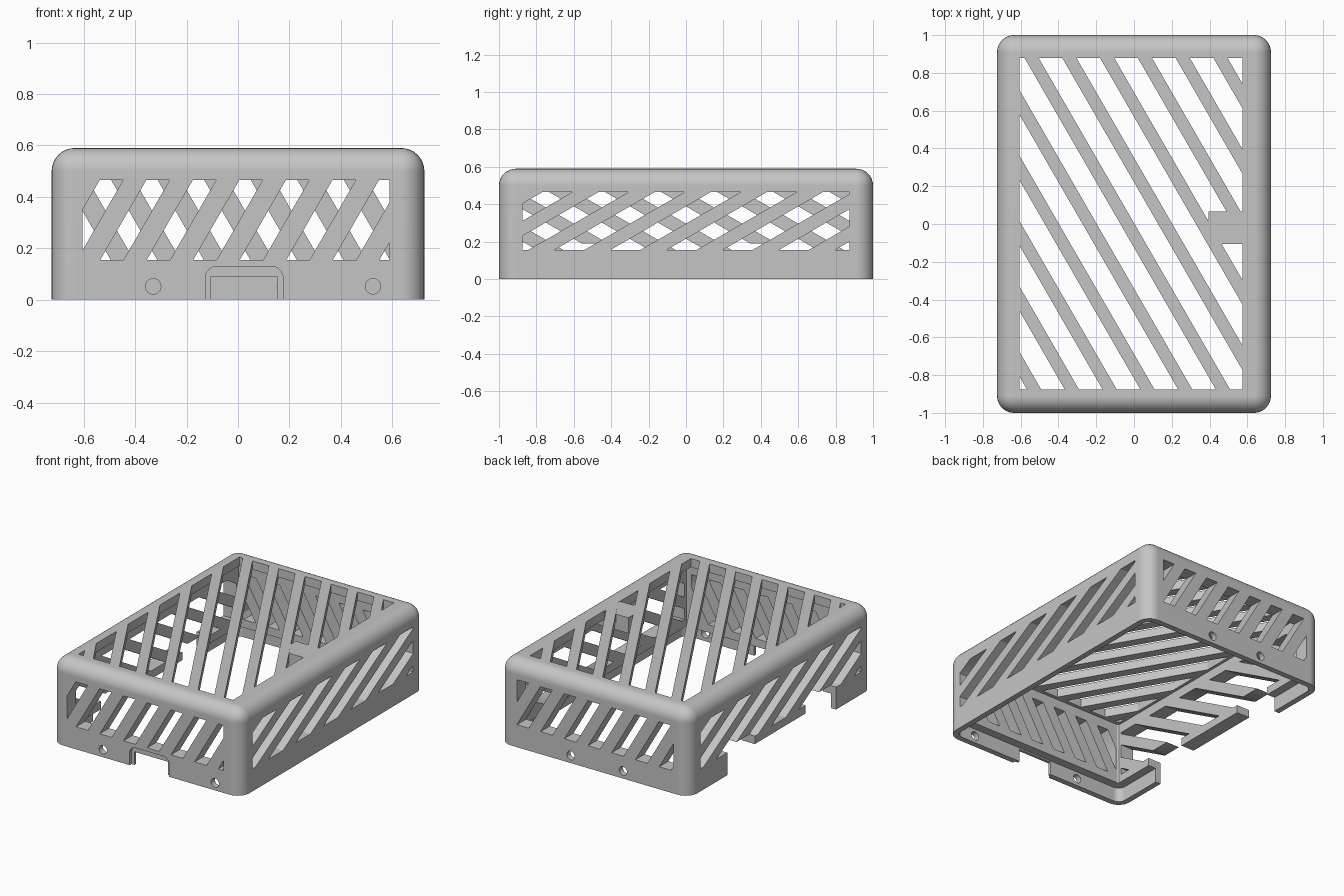
import bpy, bmesh, math
from mathutils import Matrix, Vector

default = bpy.data.objects.get("Cube")
if default:
    bpy.data.objects.remove(default, do_unlink=True)

grey = bpy.data.materials.new("plain grey")
grey.use_nodes = True
grey.diffuse_color = (0.56, 0.56, 0.56, 1)
grey.node_tree.nodes["Principled BSDF"].inputs["Base Color"].default_value = (0.56, 0.56, 0.56, 1)

HX, HY, TOP = 0.725, 1.0, 0.59
WALL, ROOF, LIP = 0.1, 0.06, 0.04


def to_object(bm, name):
    bmesh.ops.recalc_face_normals(bm, faces=bm.faces)
    mesh = bpy.data.meshes.new(name)
    bm.to_mesh(mesh)
    bm.free()
    mesh.materials.append(grey)
    obj = bpy.data.objects.new(name, mesh)
    bpy.context.collection.objects.link(obj)
    return obj


def box_bm(lo, hi):
    lo, hi = Vector(lo), Vector(hi)
    bm = bmesh.new()
    size = Matrix.Diagonal((*(hi - lo), 1))
    bmesh.ops.create_cube(bm, size=1, matrix=Matrix.Translation((lo + hi) / 2) @ size)
    return bm


def box(name, lo, hi):
    return to_object(box_bm(lo, hi), name)


def rounded_box(name, lo, hi, radius, rule, segments=8):
    """Box whose edges chosen by rule(edge) are rounded."""
    bm = box_bm(lo, hi)
    edges = [e for e in bm.edges if rule(e)]
    bmesh.ops.bevel(bm, geom=edges, offset=radius, segments=segments,
                    profile=0.5, affect='EDGES')
    return to_object(bm, name)


def cut(target, cutter):
    cutter.hide_render = True
    mod = target.modifiers.new("cut", 'BOOLEAN')
    mod.operation = 'DIFFERENCE'
    mod.solver = 'EXACT'
    mod.object = cutter
    bpy.context.view_layer.objects.active = target
    bpy.ops.object.modifier_apply(modifier=mod.name)
    bpy.data.objects.remove(cutter, do_unlink=True)


def grille(matrix, u, v, w, lean, bar_start, bar_width, period):
    """Slanted slots clipped to a rectangle; bar_start is measured at its lower edge."""
    all_slots = bmesh.new()
    for k in range(-14, 15):
        left = bar_start + bar_width + k * period
        right = bar_start + (k + 1) * period
        bm = box_bm((u[0], v[0], w[0]), (u[1], v[1], w[1]))
        for x, inner in ((left, True), (right, False)):
            geom = bm.verts[:] + bm.edges[:] + bm.faces[:]
            if not geom:
                continue
            res = bmesh.ops.bisect_plane(bm, geom=geom, plane_co=(x, v[0], 0),
                                         plane_no=(1, -lean, 0),
                                         clear_inner=inner, clear_outer=not inner)
            rim = [e for e in res["geom_cut"] if isinstance(e, bmesh.types.BMEdge)]
            if rim:
                bmesh.ops.holes_fill(bm, edges=rim)
        if bm.faces:
            part = bpy.data.meshes.new("slot")
            bm.to_mesh(part)
            all_slots.from_mesh(part)
            bpy.data.meshes.remove(part)
        bm.free()
    bmesh.ops.transform(all_slots, matrix=matrix, verts=all_slots.verts)
    return to_object(all_slots, "grille_cutter")


def upright(e):
    a, b = e.verts
    return abs(a.co.z - b.co.z) > 0.05


def upright_or_top(e):
    return upright(e) or min(p.co.z for p in e.verts) > 0.4


# Shell: rounded cover, open underneath
shell = rounded_box("cover_shell", (-HX, -HY, 0), (HX, HY, TOP), 0.09, upright_or_top)
ix, iy = HX - WALL, HY - WALL
cut(shell, rounded_box("cavity", (-ix, -iy, -0.2), (ix, iy, TOP - ROOF), 0.015,
                       upright, 3))

# Thinner lip around the lower rim
lx, ly = HX - LIP, HY - LIP
cut(shell, rounded_box("lip", (-lx, -ly, -0.2), (lx, ly, 0.1), 0.05, upright, 4))

# Top grille
STEEP = 1 / math.sqrt(3)
cut(shell, grille(Matrix.Identity(4), (-0.605, 0.575), (-0.875, 0.88),
                  (TOP - 0.15, TOP + 0.1), -STEEP, 0.433, 0.075, 0.2))

# Wall grilles: angle, distance, horizontal range, lean, bar start, bar width, period
walls = (
    (0, HY, (-0.605, 0.59), STEEP, 0.46, 0.09, 0.181),
    (90, HX, (-0.875, 0.875), 1 / STEEP, -0.545, 0.14, 0.3),
    (180, HY, (-0.59, 0.605), STEEP, 0.405, 0.09, 0.181),
    (270, HX, (-0.875, 0.875), 1 / STEEP, -0.545, 0.14, 0.3),
)
for angle, dist, span, lean, start, width, period in walls:
    m = Matrix.Rotation(math.radians(angle), 4, 'Z') @ Matrix.Rotation(math.pi / 2, 4, 'X')
    cut(shell, grille(m, span, (0.155, 0.465), (dist - 0.15, dist + 0.1),
                      lean, start, width, period))

# Front connector opening with a rounded outer recess
cut(shell, rounded_box("recess", (-0.127, -1.1, -0.1), (0.175, -0.98, 0.13), 0.045,
                       lambda e: all(p.co.z > 0 for p in e.verts)
                       and abs(e.verts[0].co.y - e.verts[1].co.y) > 0.05))
cut(shell, box("opening", (-0.105, -1.1, -0.1), (0.152, -0.85, 0.09)))

# Left port cut-outs: low middle, taller on either side
for y0, y1, z in ((-0.6, 0.585, 0.1), (0.285, 0.585, 0.19), (-0.6, -0.27, 0.19)):
    cut(shell, box("port", (-HX - 0.1, y0, -0.1), (-HX + 0.15, y1, z)))

# Screw holes in the front and back walls
for x, y in ((-0.33, -HY), (0.525, -HY), (-0.22, HY), (0.18, HY)):
    bm = bmesh.new()
    bmesh.ops.create_cone(bm, cap_ends=True, segments=24, radius1=0.03, radius2=0.03,
                          depth=0.3,
                          matrix=Matrix.Translation((x, y, 0.052))
                          @ Matrix.Rotation(math.pi / 2, 4, 'X'))
    cut(shell, to_object(bm, "screw_hole"))

# Solid block beneath the top edge
box("top_block", (0.395, -0.105, 0.48), (0.63, 0.065, TOP - 0.002))

# Smooth rounded edges, keep the cuts crisp
bpy.ops.object.select_all(action='DESELECT')
shell.select_set(True)
bpy.context.view_layer.objects.active = shell
bpy.ops.object.shade_smooth_by_angle(angle=math.radians(30))
weighted = shell.modifiers.new("even shading", 'WEIGHTED_NORMAL')
weighted.keep_sharp = True
